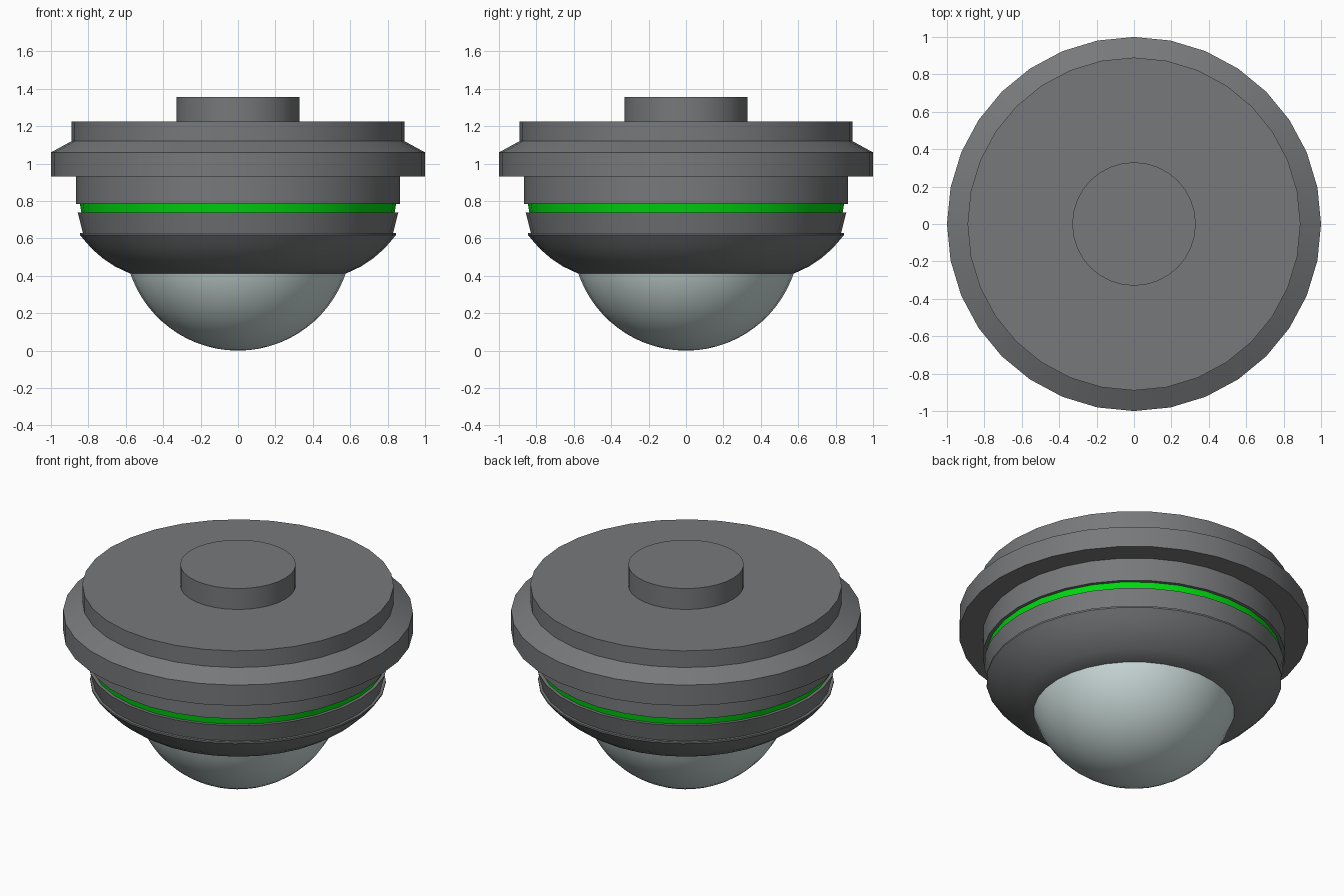
import bpy, bmesh, math

if "Cube" in bpy.data.objects:
    bpy.data.objects.remove(bpy.data.objects["Cube"])

SIDES = 32


def material(name, rgb):
    m = bpy.data.materials.new(name)
    m.diffuse_color = (*rgb, 1)
    m.use_nodes = True
    m.node_tree.nodes["Principled BSDF"].inputs["Base Color"].default_value = m.diffuse_color
    return m


grey = material("housing grey", (0.185, 0.19, 0.195))
green = material("indicator green", (0.0, 0.7, 0.005))
glass = material("pale glass", (0.59, 0.70, 0.69))


def lathe(name, profile, mat, angle=30):
    """Revolve (radius, height) points, listed bottom to top, around z."""
    bm = bmesh.new()
    rings = []
    for r, z in profile:
        if r == 0:
            rings.append([bm.verts.new((0, 0, z))] * SIDES)
        else:
            rings.append([bm.verts.new((r * math.cos(2 * math.pi * i / SIDES),
                                        r * math.sin(2 * math.pi * i / SIDES), z))
                          for i in range(SIDES)])
    for a, b in zip(rings, rings[1:]):
        for i in range(SIDES):
            j = (i + 1) % SIDES
            bm.faces.new(list(dict.fromkeys((a[i], a[j], b[j], b[i]))))
    bmesh.ops.recalc_face_normals(bm, faces=bm.faces[:])
    me = bpy.data.meshes.new(name)
    bm.to_mesh(me)
    bm.free()
    me.materials.append(mat)
    ob = bpy.data.objects.new(name, me)
    bpy.context.collection.objects.link(ob)
    bpy.ops.object.select_all(action='DESELECT')
    ob.select_set(True)
    bpy.context.view_layer.objects.active = ob
    bpy.ops.object.shade_smooth_by_angle(angle=math.radians(angle))
    return ob


# Glass dome: spherical cap reaching just inside the bowl
R = 0.608
cap = math.acos((R - 0.44) / R)
lathe("glass_dome", [(R * math.sin(cap * k / 14), R - R * math.cos(cap * k / 14))
                     for k in range(15)] + [(0, 0.44)], glass)

# Curved bowl holding the dome
lathe("lower_bowl", [(0, 0.412), (0.577, 0.412), (0.658, 0.45), (0.725, 0.495),
                     (0.783, 0.546), (0.823, 0.592), (0.845, 0.618),
                     (0.845, 0.628), (0, 0.628)], grey, 35)

# Tapered ring above the bowl
lathe("tapered_ring", [(0, 0.62), (0.827, 0.62), (0.857, 0.738), (0, 0.738)], grey)

# Green indicator band
lathe("indicator_band", [(0, 0.73), (0.836, 0.73), (0.846, 0.79), (0, 0.79)], green)

# Neck between band and flange
lathe("neck", [(0, 0.784), (0.865, 0.784), (0.865, 0.935), (0, 0.935)], grey)

# Wide flange with bevelled shoulder and top plate
lathe("flange", [(0, 0.93), (1.0, 0.93), (1.0, 1.06), (0.89, 1.12),
                 (0.89, 1.225), (0, 1.225)], grey)

# Mounting plug on top
lathe("mounting_plug", [(0, 1.21), (0.33, 1.21), (0.33, 1.357), (0, 1.357)], grey)
